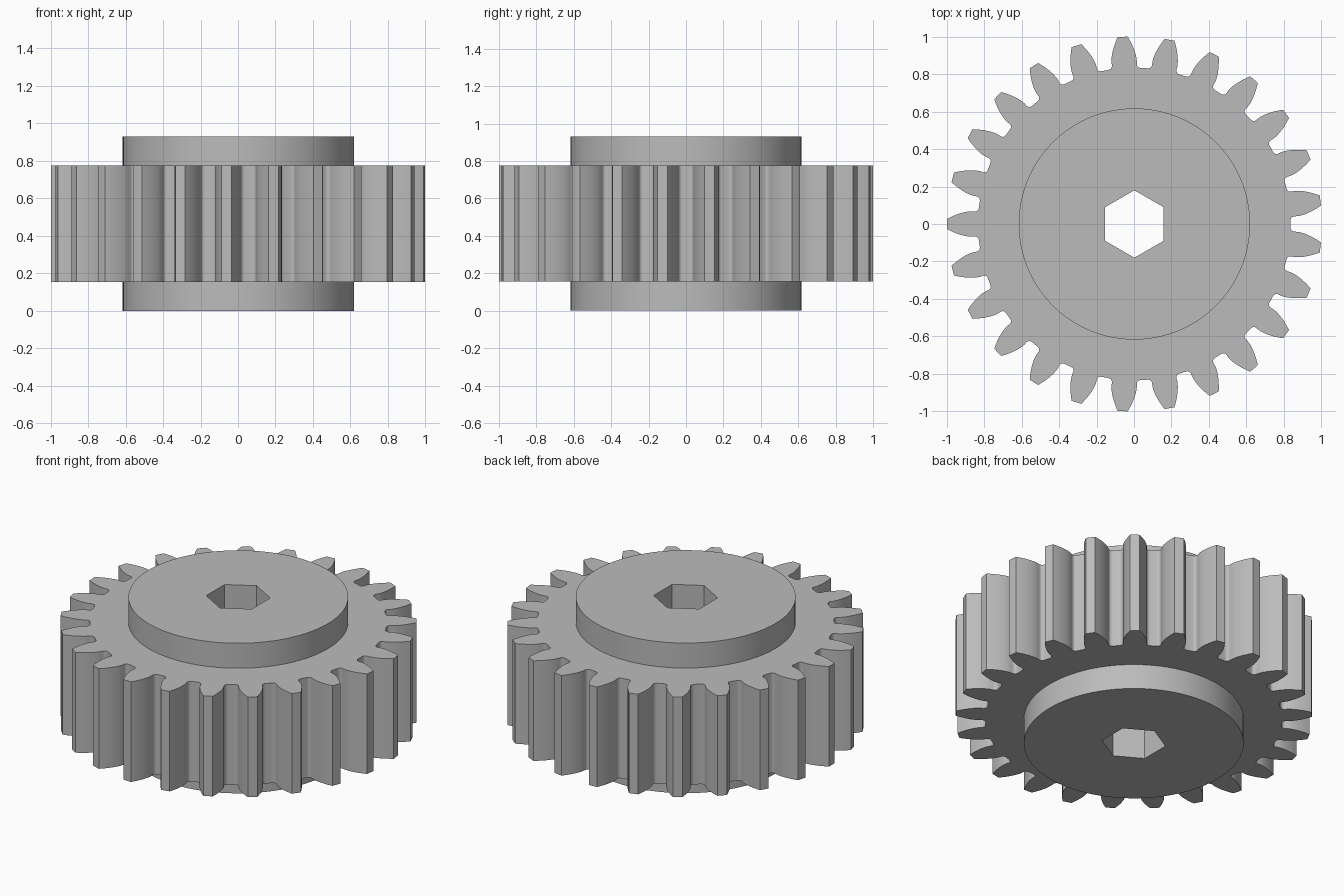
import bpy, bmesh
from math import pi, sin, cos, tan, acos, radians, sqrt

if "Cube" in bpy.data.objects:
    bpy.data.objects.remove(bpy.data.objects["Cube"])

# Main dimensions
TEETH = 25
TIP_R = 1.0007
MODULE = 2 * TIP_R / (TEETH + 2)
PITCH_R = MODULE * TEETH / 2
ROOT_R = PITCH_R - 1.25 * MODULE
PRESSURE = radians(20)
BASE_R = PITCH_R * cos(PRESSURE)
FILLET = 0.02
HUB_R, BORE_R = 0.617, 0.18
HEIGHT, GEAR_LOW, GEAR_HIGH = 0.93, 0.155, 0.775
CENTRE_X = 0.002


def involute(a):
    return tan(a) - a


def half_angle(r):
    """Half the angular thickness of a tooth at radius r."""
    a = acos(min(1, BASE_R / r))
    return pi / (2 * TEETH) + involute(PRESSURE) - involute(a)


def half_tooth():
    """(radius, angle) pairs from the root up to the tip."""
    pts = []
    base = half_angle(BASE_R)
    for i in range(6):                      # rounded root corner
        t = i / 5 * pi / 2
        r = ROOT_R + FILLET * (1 - cos(t))
        pts.append((r, base + FILLET * (1 - sin(t)) / ROOT_R))
    for i in range(9):                      # curved flank
        r = BASE_R + (TIP_R - BASE_R) * i / 8
        pts.append((r, half_angle(r)))
    return pts


def gear_outline():
    side = half_tooth()
    tooth = [(r, -a) for r, a in side] + [(r, a) for r, a in reversed(side)]
    return [(r * cos(c + a), r * sin(c + a))
            for c in (pi + k * 2 * pi / TEETH for k in range(TEETH))
            for r, a in tooth]


def polygon(radius, sides, start=0.0):
    return [(radius * cos(start + i * 2 * pi / sides),
             radius * sin(start + i * 2 * pi / sides)) for i in range(sides)]


bm = bmesh.new()


def ring(points, z):
    return [bm.verts.new((x + CENTRE_X, y, z)) for x, y in points]


def wall(low, high):
    for i in range(len(low)):
        j = (i + 1) % len(low)
        bm.faces.new((low[i], low[j], high[j], high[i]))


def cap(outer, inner):
    """Flat face between two closed rings."""
    edges = [bm.edges.get((loop[i - 1], loop[i]))
             for loop in (outer, inner) for i in range(len(loop))]
    bmesh.ops.triangle_fill(bm, edges=edges, use_beauty=True)


teeth, hub, bore = gear_outline(), polygon(HUB_R, 100), polygon(BORE_R, 6, pi / 2)

# Toothed rim, hub ends and hexagonal bore in one closed body
tooth_rings = [ring(teeth, z) for z in (GEAR_LOW, GEAR_HIGH)]
bore_rings = [ring(bore, z) for z in (0, HEIGHT)]
wall(*tooth_rings)
wall(*bore_rings)
for k, (z_face, z_end) in enumerate(((GEAR_LOW, 0), (GEAR_HIGH, HEIGHT))):
    inner, outer = ring(hub, z_face), ring(hub, z_end)
    wall(inner, outer)
    cap(tooth_rings[k], inner)
    cap(outer, bore_rings[k])

bmesh.ops.recalc_face_normals(bm, faces=bm.faces)
mesh = bpy.data.meshes.new("spur_gear")
bm.to_mesh(mesh)
bm.free()
gear = bpy.data.objects.new("spur_gear", mesh)
bpy.context.collection.objects.link(gear)

# Plain grey material
grey = bpy.data.materials.new("plain_grey")
grey.use_nodes = True
colour = (0.5, 0.5, 0.5, 1)
grey.diffuse_color = colour
grey.node_tree.nodes["Principled BSDF"].inputs["Base Color"].default_value = colour
mesh.materials.append(grey)

# Smooth curved walls, crisp edges
bpy.ops.object.select_all(action="DESELECT")
gear.select_set(True)
bpy.context.view_layer.objects.active = gear
bpy.ops.object.shade_smooth_by_angle(angle=radians(25))
